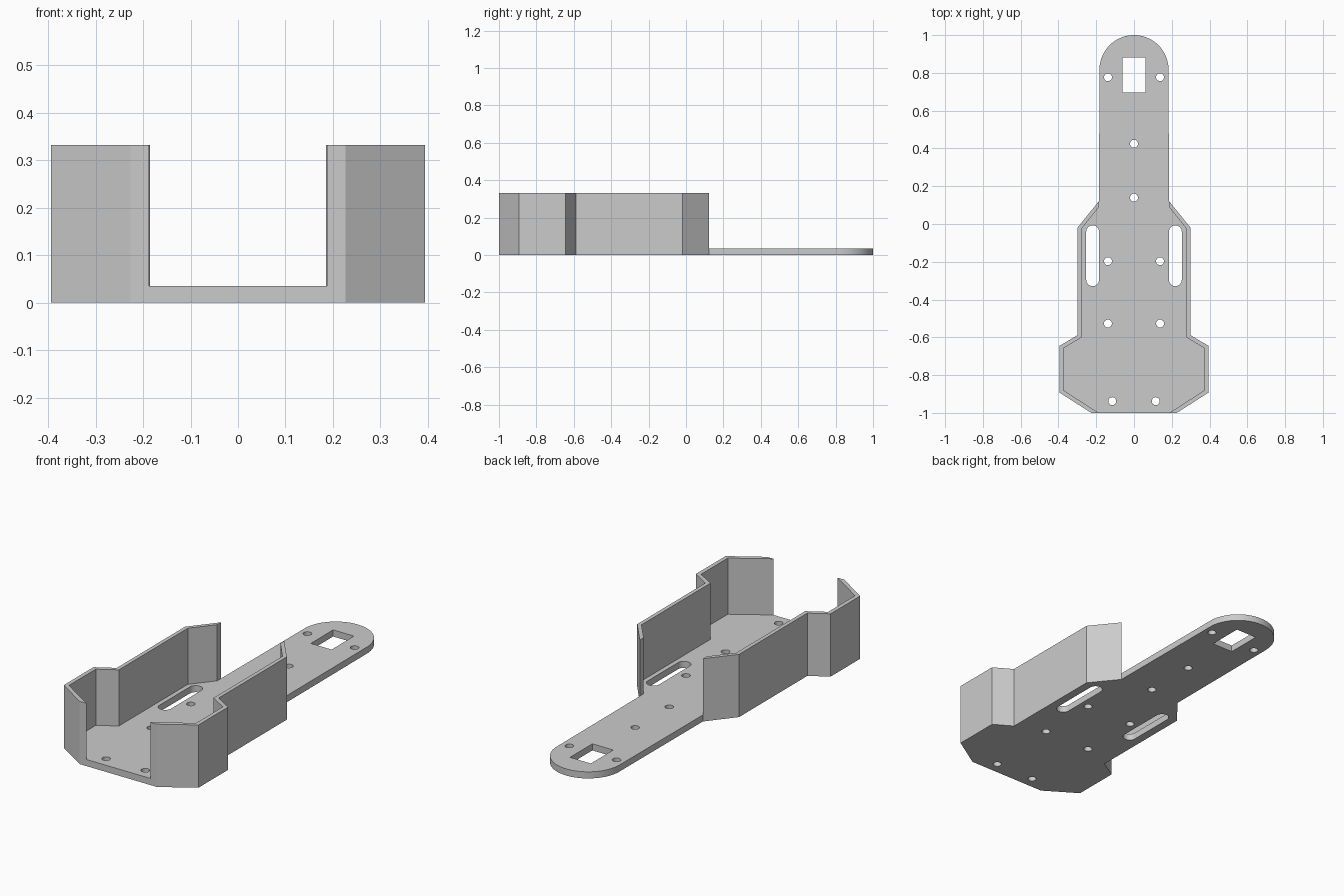
import bpy, bmesh
from math import pi, sin, cos

cube = bpy.data.objects.get("Cube")
if cube:
    bpy.data.objects.remove(cube, do_unlink=True)

PLATE, HEIGHT = 0.035, 0.332

grey = bpy.data.materials.new("plain grey")
grey.use_nodes = True
colour = (0.6, 0.6, 0.6, 1)
grey.diffuse_color = colour
grey.node_tree.nodes["Principled BSDF"].inputs["Base Color"].default_value = colour


def arc(cx, cy, r, start, end, steps):
    return [(cx + r * cos(start + (end - start) * i / steps),
             cy + r * sin(start + (end - start) * i / steps)) for i in range(steps + 1)]


def circle(cx, cy, r=0.021, steps=24):
    return arc(cx, cy, r, 0, 2 * pi, steps)[:-1]


def mirrored(points):
    return [(-x, y) for x, y in reversed(points)]


def extrude_loops(name, loops, z0, z1):
    """Fill the first loop, leaving the others as holes, and extrude it upwards."""
    bm = bmesh.new()
    for loop in loops:
        verts = [bm.verts.new((x, y, z0)) for x, y in loop]
        for a, b in zip(verts, verts[1:] + verts[:1]):
            bm.edges.new((a, b))
    bmesh.ops.triangle_fill(bm, edges=bm.edges[:], use_beauty=True, use_dissolve=False)
    result = bmesh.ops.extrude_face_region(bm, geom=bm.faces[:], use_keep_orig=True)
    top = [g for g in result["geom"] if isinstance(g, bmesh.types.BMVert)]
    bmesh.ops.translate(bm, verts=top, vec=(0, 0, z1 - z0))
    bmesh.ops.recalc_face_normals(bm, faces=bm.faces[:])
    mesh = bpy.data.meshes.new(name)
    bm.to_mesh(mesh)
    bm.free()
    mesh.materials.append(grey)
    obj = bpy.data.objects.new(name, mesh)
    bpy.context.collection.objects.link(obj)
    bpy.ops.object.select_all(action="DESELECT")
    obj.select_set(True)
    bpy.context.view_layer.objects.active = obj
    bpy.ops.object.shade_smooth_by_angle(angle=pi / 7)
    return obj


# Outer edge of the wide body, from front to back, on the left side
side = [(0.226, -1), (0.394, -0.893), (0.394, -0.645), (0.298, -0.588),
        (0.298, -0.018), (0.185, 0.122)]
inner = [(0.185, 0.09), (0.277, -0.024), (0.277, -0.6), (0.372, -0.657),
         (0.372, -0.881), (0.187, -1)]

# Base plate: body, tail and rounded tip
tip = arc(0, 0.817, 0.183, 0, pi, 48)
outline = side + tip + mirrored(side)

# Screw holes
holes = [circle(0, y) for y in (0.425, 0.14)]
for x, y in ((0.138, 0.777), (0.138, -0.197), (0.138, -0.527), (0.115, -0.938)):
    holes += [circle(x, y), circle(-x, y)]

# Long slots and the rectangular window
slot = arc(0.219, -0.041, 0.034, 0, pi, 16) + arc(0.219, -0.295, 0.034, pi, 2 * pi, 16)
window = [(-0.061, 0.695), (0.061, 0.695), (0.061, 0.882), (-0.061, 0.882)]
holes += [slot, mirrored(slot), window]

extrude_loops("base_plate", [outline] + holes, 0, PLATE)

# Side walls standing on the plate edge
wall = side + inner
extrude_loops("left_wall", [wall], PLATE, HEIGHT)
extrude_loops("right_wall", [mirrored(wall)], PLATE, HEIGHT)
